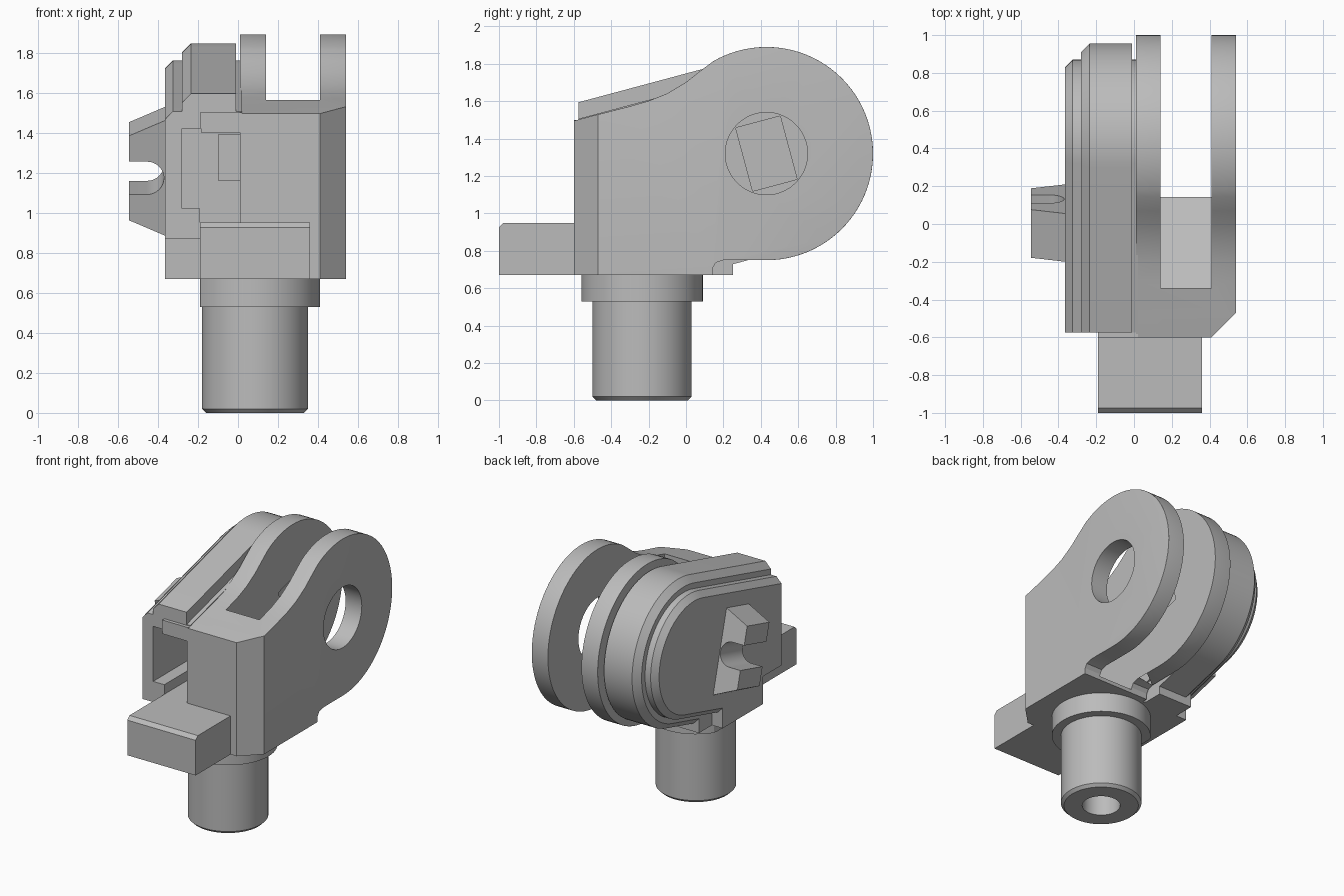
import bpy, bmesh
from math import sin, cos, tan, radians, pi

if "Cube" in bpy.data.objects:
    bpy.data.objects.remove(bpy.data.objects["Cube"], do_unlink=True)

grey = bpy.data.materials.new("light_grey")
grey.use_nodes = True
COLOUR = (0.5, 0.5, 0.5, 1)
grey.diffuse_color = COLOUR
grey.node_tree.nodes["Principled BSDF"].inputs["Base Color"].default_value = COLOUR

CY, CZ = 0.43, 1.32        # pivot centre
TILT = radians(15)


def loft(name, rings, round_rule=None, offset=0.05):
    """Skin matching rings of points and cap both ends."""
    bm = bmesh.new()
    rows = [[bm.verts.new(p) for p in ring] for ring in rings]
    n = len(rows[0])
    for a, b in zip(rows, rows[1:]):
        for i in range(n):
            j = (i + 1) % n
            bm.faces.new((a[i], a[j], b[j], b[i]))
    bm.faces.new(rows[0])
    bm.faces.new(rows[-1])
    bmesh.ops.recalc_face_normals(bm, faces=bm.faces)
    if round_rule:
        edges = [e for e in bm.edges if round_rule(e.verts[0].co, e.verts[1].co)]
        bmesh.ops.bevel(bm, geom=edges, offset=offset, offset_type='OFFSET',
                        segments=5, profile=0.5, affect='EDGES', clamp_overlap=True)
    mesh = bpy.data.meshes.new(name)
    bm.to_mesh(mesh)
    bm.free()
    mesh.materials.append(grey)
    obj = bpy.data.objects.new(name, mesh)
    bpy.context.collection.objects.link(obj)
    return obj


def prism_x(name, outline, x0, x1, **kw):
    return loft(name, [[(x, y, z) for y, z in outline] for x in (x0, x1)], **kw)


def prism_z(name, outline, z0, z1):
    return loft(name, [[(x, y, z) for x, y in outline] for z in (z0, z1)])


def box(name, x0, x1, y0, y1, z0, z1):
    return prism_z(name, [(x0, y0), (x1, y0), (x1, y1), (x0, y1)], z0, z1)


def arc(cy, cz, r, start, end, n):
    steps = [radians(start + (end - start) * i / n) for i in range(n + 1)]
    return [(cy + r * cos(a), cz + r * sin(a)) for a in steps]


def tilted(y, z, cy, cz):
    return (cy + y * cos(TILT) - z * sin(TILT), cz + y * sin(TILT) + z * cos(TILT))


def activate(obj):
    bpy.ops.object.select_all(action='DESELECT')
    obj.select_set(True)
    bpy.context.view_layer.objects.active = obj


def cut(obj, *cutters):
    for cutter in cutters:
        cutter.hide_render = True
        mod = obj.modifiers.new("cut", 'BOOLEAN')
        mod.operation = 'DIFFERENCE'
        mod.solver = 'EXACT'
        mod.object = cutter
        activate(obj)
        bpy.ops.object.modifier_apply(modifier=mod.name)
        bpy.data.objects.remove(cutter, do_unlink=True)


# Fork body with two round lugs
outline = [(-0.6, 0.67), (-0.6, 1.495), (-0.5, 1.522), (-0.3, 1.573), (-0.2, 1.602),
           (-0.1, 1.642), (0, 1.702), (0.07, 1.757)]
outline += arc(CY, CZ, 0.57, 120, -90, 56)
outline += [(0.3, 0.75), (0.2, 0.75), (0.16, 0.737), (0.143, 0.71), (0.14, 0.67)]


def lug_rim(a, b):
    if abs(a.x - b.x) > 0.001:
        return False
    start = -0.51 if a.x > 0.3 else -0.21
    return all(v.y > (start if v.z > CZ else 0.25) for v in (a, b))


body = prism_x("fork_body", outline, 0.01, 0.54, round_rule=lug_rim)
cut(body,
    prism_x("slot_cutter", [(-0.34, 2.1), (-0.34, 1.02), (0.15, 0.69), (0.15, 0.5),
                            (1.2, 0.5), (1.2, 2.1)], 0.14, 0.41),
    prism_z("corner_cutter", [(0.31, -0.7), (0.64, -0.7), (0.64, -0.37)], 0.5, 2),
    prism_x("hole_cutter", arc(CY, CZ, 0.22, 0, 354, 59), 0.3, 0.7),
    prism_x("recess_cutter", [tilted(y, z, CY, CZ) for y, z in
            ((-0.123, -0.175), (0.123, -0.175), (0.123, 0.175), (-0.123, 0.175))],
            0.07, 0.2))


# Stepped side housing, a tilted rounded cheek
def cheek(x, r):
    front = -0.575
    foot = 0.25 if r > 0.45 else 0.1
    top = CZ + r / cos(TILT) - (CY - front) * tan(TILT)
    low = CZ - r / cos(TILT) - (CY - foot) * tan(TILT)
    pts = [(front, 0.87), (front, top)] + arc(CY, CZ, r, 105, -75, 48)
    pts += [(foot, low), (foot, 0.67), (-0.36, 0.67), (-0.36, 0.87)]
    return [(x, y, z) for y, z in pts]


def front_openings():
    return (box("wide_cutter", -0.19, 0.01, -0.8, 0.1, 0.95, 1.4),
            box("side_cutter", -0.28, -0.185, -0.8, 0.1, 1.02, 1.42))


housing = loft("side_housing", [cheek(x, r) for x, r in (
    (-0.365, 0.40), (-0.325, 0.44), (-0.28, 0.44), (-0.28, 0.48),
    (-0.235, 0.525), (-0.01, 0.525), (-0.01, 0.44), (0.02, 0.44))])
cut(housing, *front_openings())

front_block = box("front_block", -0.19, 0.02, -0.6, -0.35, 0.67, 1.5)
cut(front_block, *front_openings())
pocket_block = box("pocket_block", -0.10, 0.02, -0.3, 0.11, 1.16, 1.39)

# Front ledge with a chamfered top edge
ledge = prism_x("front_ledge", [(-1, 0.67), (-1, 0.925), (-0.975, 0.95),
                                (-0.59, 0.95), (-0.59, 0.67)], -0.19, 0.36)


# Hollow peg and collar
def ring(r, z, limit=-9):
    return [(max(limit, 0.085 + r * cos(a)), -0.235 + r * sin(a), z)
            for a in (2 * pi * i / 64 for i in range(64))]


peg = loft("peg", [ring(r, z) for r, z in (
    (0.125, 0.4), (0.125, 0), (0.245, 0), (0.265, 0.02), (0.265, 0.6))])
collar = loft("collar", [ring(0.325, z, -0.19) for z in (0.53, 0.68)])


# Tapered side hook with a round-ended notch
def rect(x, w, h):
    return [(x, *tilted(y, z, 0.005, 1.207)) for y, z in
            ((-w, -h), (w, -h), (w, h), (-w, h))]


hook = loft("side_hook", [rect(-0.545, 0.132, 0.218), rect(-0.355, 0.132, 0.302)])
notch = [(-0.7, 0.085)] + arc(-0.455, 0, 0.085, 90, -90, 20) + [(-0.7, -0.085)]
cut(hook, loft("notch_cutter", [[(x, *tilted(y, z, 0.005, 1.207)) for x, z in notch]
                                for y in (-0.3, 0.3)]))

# Smooth the curved surfaces, keep edges sharp
for obj in (body, housing, front_block, pocket_block, ledge, peg, collar, hook):
    activate(obj)
    bpy.ops.object.shade_smooth_by_angle(angle=radians(25))
